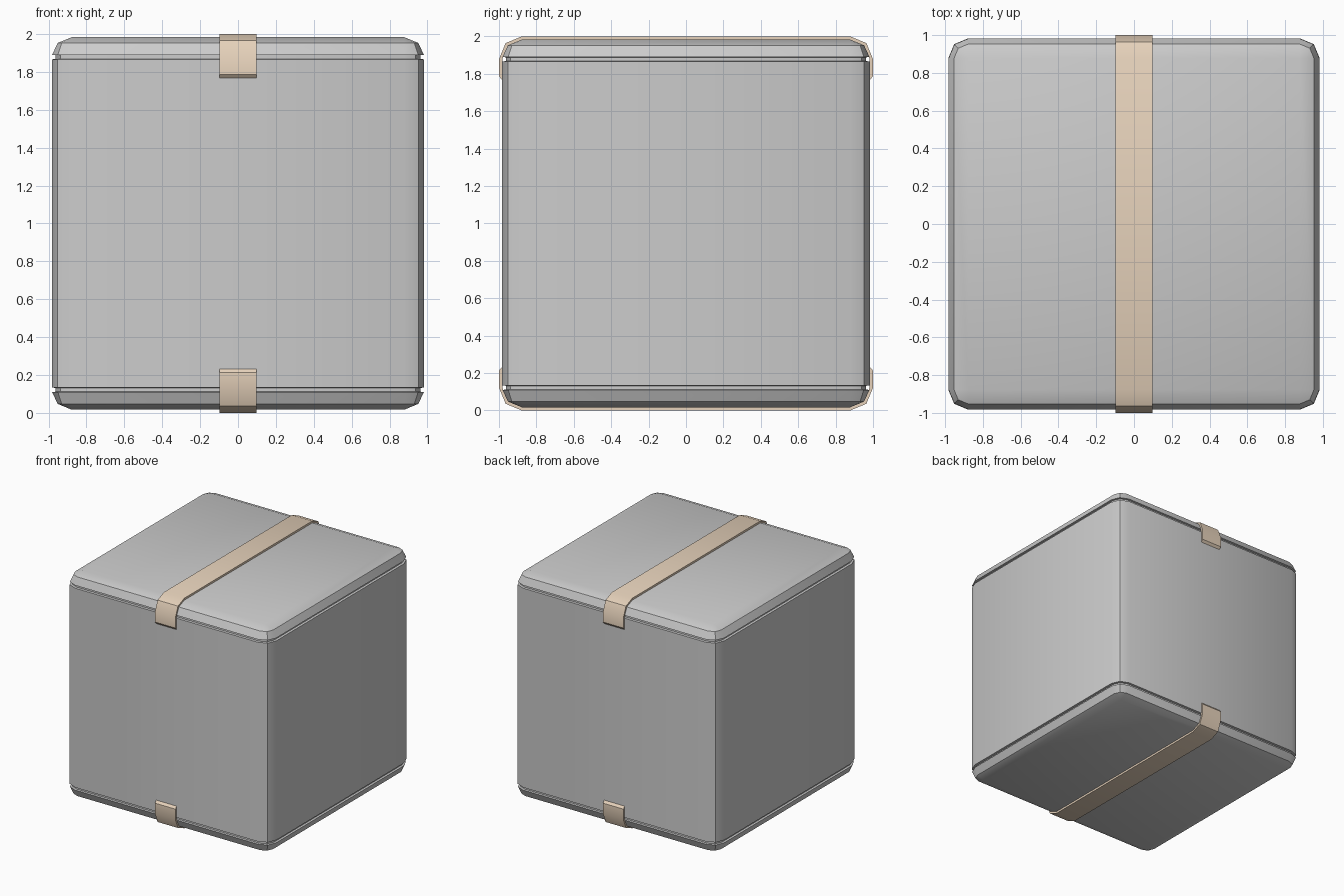
import bpy, bmesh, math

if "Cube" in bpy.data.objects:
    bpy.data.objects.remove(bpy.data.objects["Cube"])

CORE = 0.878          # half size of the flat part of each face
R = 0.105             # edge rounding, two segments


def finish(bm, name, mat=None):
    bmesh.ops.remove_doubles(bm, verts=bm.verts, dist=1e-4)
    bmesh.ops.recalc_face_normals(bm, faces=bm.faces)
    me = bpy.data.meshes.new(name)
    bm.to_mesh(me)
    bm.free()
    ob = bpy.data.objects.new(name, me)
    bpy.context.collection.objects.link(ob)
    if mat:
        me.materials.append(mat)
    bpy.ops.object.select_all(action='DESELECT')
    bpy.context.view_layer.objects.active = ob
    ob.select_set(True)
    bpy.ops.object.shade_smooth_by_angle(angle=math.radians(35))
    return ob


def rounded_ring(bm, z, r):
    """Square ring whose corners are two-segment arcs of radius r."""
    ring = []
    for k, (sx, sy) in enumerate([(1, 1), (-1, 1), (-1, -1), (1, -1)]):
        for a in (0, 45, 90):
            t = math.radians(a + 90 * k)
            ring.append(bm.verts.new((sx * CORE + r * math.cos(t),
                                      sy * CORE + r * math.sin(t), z)))
    return ring


# box body: stacked rings with a shallow groove below the lid and above the base
h = R * math.sqrt(0.5)
half = [(1 - CORE - R, 0), (1 - CORE - h, h), (0.110, R - 0.002),
        (0.112, 0.085), (0.132, 0.085), (0.134, R)]
profile = half + [(2 - z, r) for z, r in reversed(half)]
bm = bmesh.new()
rings = [rounded_ring(bm, z, r) for z, r in profile]
for a, b in zip(rings, rings[1:]):
    for i in range(12):
        j = (i + 1) % 12
        bm.faces.new((a[i], a[j], b[j], b[i]))
for cap in (rings[0], rings[-1]):
    bm.faces.new([cap[i] for i in (0, 3, 6, 9)])
finish(bm, "box_body")

# tape strips wrapping over the top and under the bottom
tan = bpy.data.materials.new("tape_tan")
tan.diffuse_color = (0.80, 0.65, 0.50, 1)
tan.use_nodes = True
tan.node_tree.nodes["Principled BSDF"].inputs["Base Color"].default_value = tan.diffuse_color


def tape_path(r, end_z):
    right = [(CORE + r, end_z)]
    for a in (0, 45, 90):
        t = math.radians(a)
        right.append((CORE + r * math.cos(t), 1 + CORE + r * math.sin(t)))
    return right + [(-y, z) for y, z in reversed(right)]


def tape(name, flip):
    bm = bmesh.new()
    outer, inner = tape_path(1 - CORE, 1.787), tape_path(R - 0.001, 1.766)
    rows = []
    for (yo, zo), (yi, zi) in zip(outer, inner):
        row = [(-0.098, yo, zo), (0.098, yo, zo), (0.098, yi, zi), (-0.098, yi, zi)]
        rows.append([bm.verts.new((x, y, 2 - z if flip else z)) for x, y, z in row])
    for a, b in zip(rows, rows[1:]):
        for i in range(4):
            j = (i + 1) % 4
            bm.faces.new((a[i], a[j], b[j], b[i]))
    bm.faces.new(rows[0])
    bm.faces.new(rows[-1])
    finish(bm, name, tan)


tape("top_tape", False)
tape("bottom_tape", True)
